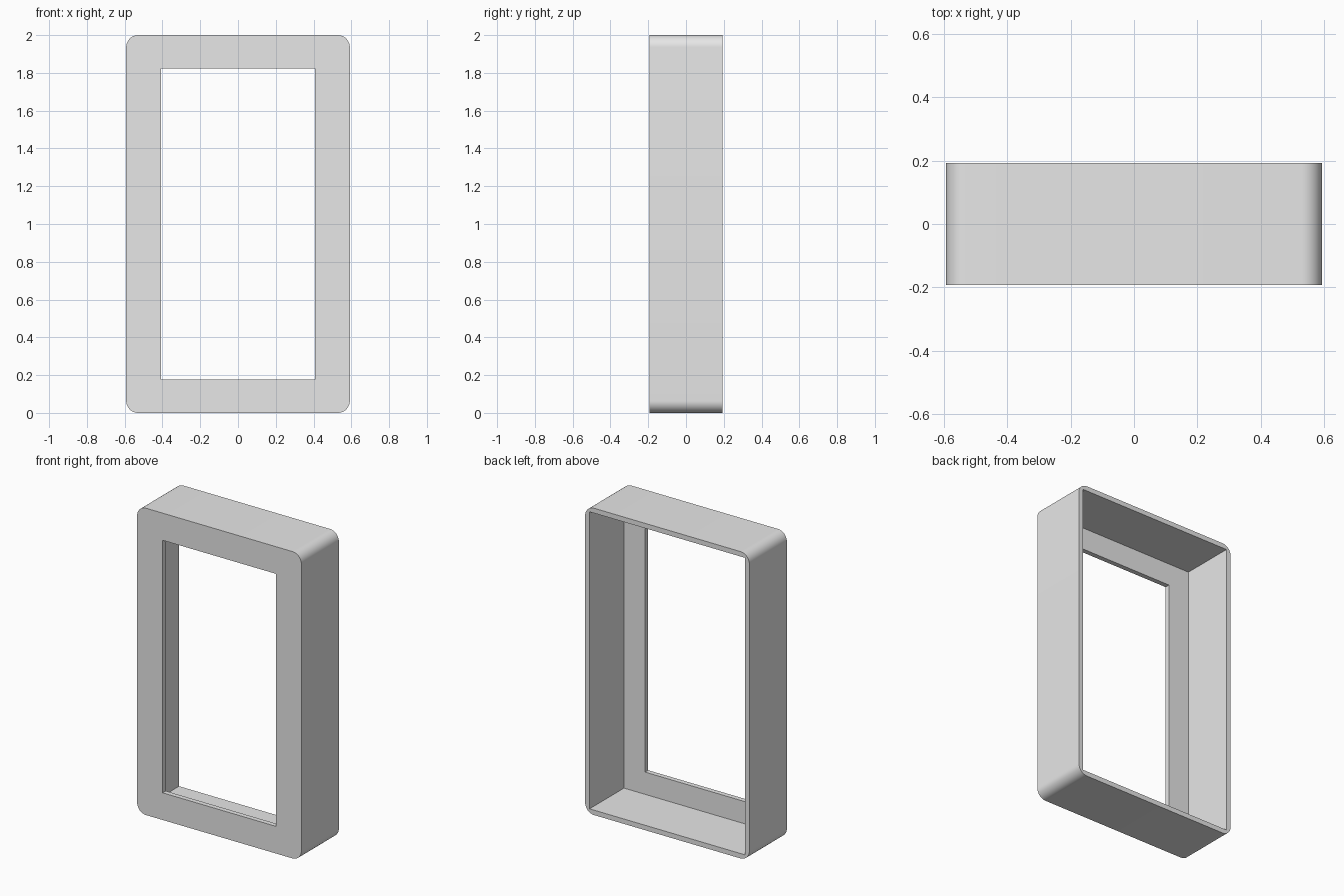
import bpy
import bmesh
from math import cos, sin, pi, radians

cube = bpy.data.objects.get("Cube")
if cube:
    bpy.data.objects.remove(cube, do_unlink=True)

HALF_W, HALF_H, HALF_D = 0.592, 1.0, 0.193   # outer half sizes
RADIUS = 0.064                               # rounded outer corners
WALL = 0.032                                 # shell thickness
OPEN_W, OPEN_H = 0.408, 0.823                # half size of the window opening
STEPS = 12


def ring(bm, half_w, half_h, y, radius=0.0):
    """Rectangular loop in the xz plane; radius 0 gives sharp corners."""
    verts = []
    for corner, (sx, sz) in enumerate([(1, 1), (-1, 1), (-1, -1), (1, -1)]):
        for i in range(STEPS + 1):
            a = (corner + i / STEPS) * pi / 2
            x = sx * (half_w - radius) + radius * cos(a)
            z = sz * (half_h - radius) + radius * sin(a)
            verts.append(bm.verts.new((x, y, z + HALF_H)))
    return verts


grey = bpy.data.materials.new("light_grey")
grey.use_nodes = True
grey.diffuse_color = (0.8, 0.8, 0.8, 1)
grey.node_tree.nodes["Principled BSDF"].inputs["Base Color"].default_value = (0.8, 0.8, 0.8, 1)

# Hollow frame: outer shell, open back, thin front plate with a window
bm = bmesh.new()
in_w, in_h = HALF_W - WALL, HALF_H - WALL
plate_y = -HALF_D + WALL
rings = [
    ring(bm, HALF_W, HALF_H, -HALF_D, RADIUS),
    ring(bm, HALF_W, HALF_H, HALF_D, RADIUS),
    ring(bm, in_w, in_h, HALF_D),
    ring(bm, in_w, in_h, plate_y),
    ring(bm, OPEN_W, OPEN_H, plate_y),
    ring(bm, OPEN_W, OPEN_H, -HALF_D),
]
count = len(rings[0])
for k, a in enumerate(rings):
    b = rings[(k + 1) % len(rings)]
    for i in range(count):
        j = (i + 1) % count
        bm.faces.new((a[i], a[j], b[j], b[i]))

# Merge the repeated points of the sharp corners
bmesh.ops.remove_doubles(bm, verts=bm.verts[:], dist=0.0001)
bmesh.ops.recalc_face_normals(bm, faces=bm.faces[:])

mesh = bpy.data.meshes.new("window_frame")
bm.to_mesh(mesh)
bm.free()
mesh.materials.append(grey)
frame = bpy.data.objects.new("window_frame", mesh)
bpy.context.collection.objects.link(frame)

bpy.ops.object.select_all(action='DESELECT')
frame.select_set(True)
bpy.context.view_layer.objects.active = frame
bpy.ops.object.shade_smooth_by_angle(angle=radians(30))
